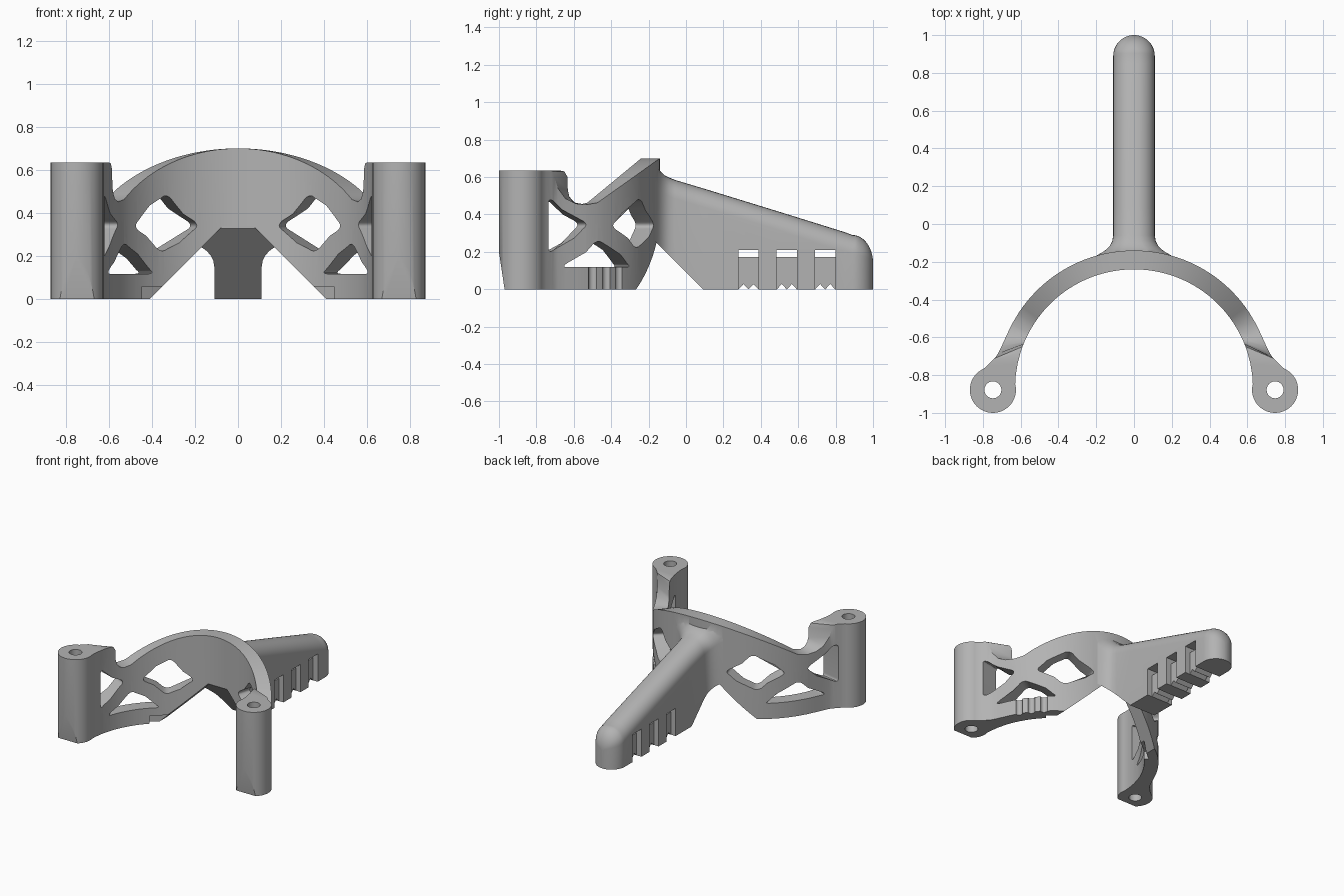
import bpy, bmesh
from math import sin, cos, pi, radians
from mathutils import Vector

if "Cube" in bpy.data.objects:
    bpy.data.objects.remove(bpy.data.objects["Cube"])

CY, R_IN, R_OUT = -0.87, 0.63, 0.73        # arch plan: centre and radii
POST_X, POST_Y, POST_R, POST_H = 0.747, -0.878, 0.122, 0.635

grey = bpy.data.materials.new("plain_grey")
grey.use_nodes = True
grey.diffuse_color = (0.45, 0.45, 0.45, 1)
grey.node_tree.nodes["Principled BSDF"].inputs["Base Color"].default_value = (0.45, 0.45, 0.45, 1)


def loft(name, rings):
    """Closed solid through rings of equal point count."""
    bm = bmesh.new()
    loops = [[bm.verts.new(p) for p in ring] for ring in rings]
    for a, b in zip(loops, loops[1:]):
        for i in range(len(a)):
            j = (i + 1) % len(a)
            bm.faces.new((a[i], a[j], b[j], b[i]))
    caps = [bm.faces.new(loops[0]), bm.faces.new(loops[-1][::-1])]
    bmesh.ops.triangulate(bm, faces=caps)
    bmesh.ops.recalc_face_normals(bm, faces=bm.faces)
    mesh = bpy.data.meshes.new(name)
    bm.to_mesh(mesh)
    bm.free()
    mesh.materials.append(grey)
    ob = bpy.data.objects.new(name, mesh)
    bpy.context.collection.objects.link(ob)
    return ob


def combine(target, tool, op="DIFFERENCE"):
    mod = target.modifiers.new("combine", "BOOLEAN")
    mod.operation, mod.object, mod.solver = op, tool, "EXACT"
    bpy.context.view_layer.objects.active = target
    bpy.ops.object.modifier_apply(modifier=mod.name)
    bpy.data.objects.remove(tool)


def cylinder(name, x, y, r, z0, z1, n=48):
    circle = [(x + r * cos(2 * pi * i / n), y + r * sin(2 * pi * i / n)) for i in range(n)]
    return loft(name, [[(*p, z) for p in circle] for z in (z0, z1)])


def prism_x(name, yz, x0, x1):
    return loft(name, [[(x, y, z) for y, z in yz] for x in (x0, x1)])


def box(name, x0, x1, y0, y1, z0, z1):
    return prism_x(name, [(y0, z0), (y1, z0), (y1, z1), (y0, z1)], x0, x1)


def rounded(pts, r, n=6):
    """Round every corner of a polygon."""
    out = []
    for i, p in enumerate(pts):
        c, a, b = Vector(p), Vector(pts[i - 1]), Vector(pts[(i + 1) % len(pts)])
        s, e = c + (a - c).normalized() * r, c + (b - c).normalized() * r
        for k in range(n + 1):
            t = k / n
            out.append(s * (1 - t) ** 2 + c * 2 * t * (1 - t) + e * t * t)
    return out


def polar(angle, r):
    return r * sin(angle), CY + r * cos(angle)


def radial_cutter(name, side, pts, r0, r1, corner=0.0):
    """Cutter through the curved wall, from (degrees, height) corners."""
    flat = [(radians(a) * 0.7, z) for a, z in pts]
    if corner:
        flat = rounded(flat, corner)
    rings = []
    for r in (r0, r1):
        ring = [(*polar(u / 0.7, r), z) for u, z in flat]
        rings.append([(side * x, y, z) for x, y, z in ring])
    return loft(name, rings)


# Arch: sections of inner point, outer point and their top heights
half = []
for d in range(0, 58, 3):
    a = radians(d)
    z = 0.7 - 0.52 * (1 - cos(a))
    half.append((polar(a, R_IN), polar(a, R_OUT), z, z))
shoulder = [(62, 0.648, -0.533, 0.452, 0.452), (65, 0.675, -0.59, 0.465, 0.458),
            (67, 0.70, -0.645, 0.495, 0.485), (67.8, 0.72, -0.685, 0.53, 0.54),
            (68, 0.732, -0.703, 0.6, 0.6), (69.5, 0.742, -0.713, 0.63, 0.63),
            (72, 0.75, -0.722, POST_H, POST_H), (78, 0.775, -0.748, POST_H, POST_H),
            (84, 0.797, -0.767, POST_H, POST_H), (90, 0.82, -0.785, POST_H, POST_H)]
half += [(polar(radians(d), R_IN), (x, y), zi, zo) for d, x, y, zi, zo in shoulder]


def section(s, side):
    (ix, iy), (ox, oy), zi, zo = s
    return [(side * ix, iy, 0), (side * ix, iy, zi), (side * ox, oy, zo), (side * ox, oy, 0)]


bracket = loft("bracket", [section(s, -1) for s in half[:0:-1]] + [section(s, 1) for s in half])

# Sloped opening under the arch
opening = [(-0.51, -0.1), (0.51, -0.1), (0.07, 0.34), (-0.07, 0.34)]
combine(bracket, loft("opening", [[(x, y, z) for x, z in opening] for y in (-0.55, 0)]))

# Truss windows and inner foot notches
windows = [[(16.5, 0.34), (32, 0.49), (50, 0.34), (34, 0.215)],
           [(38, 0.118), (74, 0.118), (56.5, 0.265)],
           [(80, 0.49), (80, 0.19), (61.5, 0.345)]]
for side in (-1, 1):
    for w in windows:
        combine(bracket, radial_cutter("window", side, w, 0.5, 0.92, 0.035))
    notch = [(30, -0.05), (45, -0.05), (45, 0.06), (30, 0.06)]
    combine(bracket, radial_cutter("foot_notch", side, notch, 0.58, 0.665))

# Upright grooves on the outside of the left arm
for d in (45.5, 52.5, 59.5):
    x, y = polar(radians(d), R_OUT + 0.005)
    combine(bracket, cylinder("groove", x, y, 0.025, -0.1, 0.14, 16))

# Posts with a bolt hole and a tapered front foot
for side in (-1, 1):
    combine(bracket, cylinder("post", side * POST_X, POST_Y, POST_R, 0, POST_H), "UNION")
    combine(bracket, cylinder("bolt_hole", side * POST_X, POST_Y, 0.045, -0.1, 0.8, 24))
taper = [(-1.2, 0.2), (-1.0, 0.2), (-0.97, 0), (-0.955, -0.1), (-1.2, -0.1)]
combine(bracket, prism_x("foot_taper", taper, -1, 1))


# Handle: sections with a round top, flaring into the arch
def handle_ring(y, w, top, n=16):
    bottom = max(0, 0.09 - y)
    r = min(w, 0.1)
    arc = []
    for i in range(n + 1):
        t = pi * i / n
        shift = (w - r) * (1 if i < n / 2 else -1 if i > n / 2 else 0)
        arc.append((shift + r * cos(t), y, top - r + r * sin(t)))
    return [(-w, y, bottom), (w, y, bottom)] + arc


stations = [(-0.238, 0.11, 0.6), (-0.2, 0.2, 0.66), (-0.165, 0.195, 0.665), (-0.15, 0.168, 0.65),
            (-0.135, 0.147, 0.63), (-0.115, 0.128, 0.61), (-0.09, 0.115, 0.597),
            (-0.06, 0.11, 0.585), (0.09, 0.11, 0.54), (0.5, 0.11, 0.414), (0.85, 0.11, 0.305)]
for k in range(0, 12):
    t = radians(7.5 * k)
    stations.append((0.89 + 0.11 * sin(t), 0.11 * cos(t), 0.14 + 0.15 * cos(t)))
stations.append((1.0, 0.006, 0.14))
handle = loft("handle", [handle_ring(*s) for s in stations])

# Strap slots: side recesses, a through slot and zigzag underside
for y in (0.28, 0.485, 0.69):
    e = y + 0.108
    for side in (-1, 1):
        combine(handle, box("recess", side * 0.07, side * 0.2, y, e, -0.1, 0.21))
    combine(handle, box("through_slot", -0.2, 0.2, y, e, 0.172, 0.21))
    for c in (y + 0.027, y + 0.081):
        vee = [(c - 0.027, -0.001), (c + 0.027, -0.001), (c, 0.028)]
        combine(handle, prism_x("vee", vee, -0.2, 0.2))

combine(bracket, handle, "UNION")
bracket.name = "support_bracket"
bpy.ops.object.select_all(action="DESELECT")
bracket.select_set(True)
bpy.context.view_layer.objects.active = bracket
bpy.ops.object.shade_smooth_by_angle(angle=radians(30))
